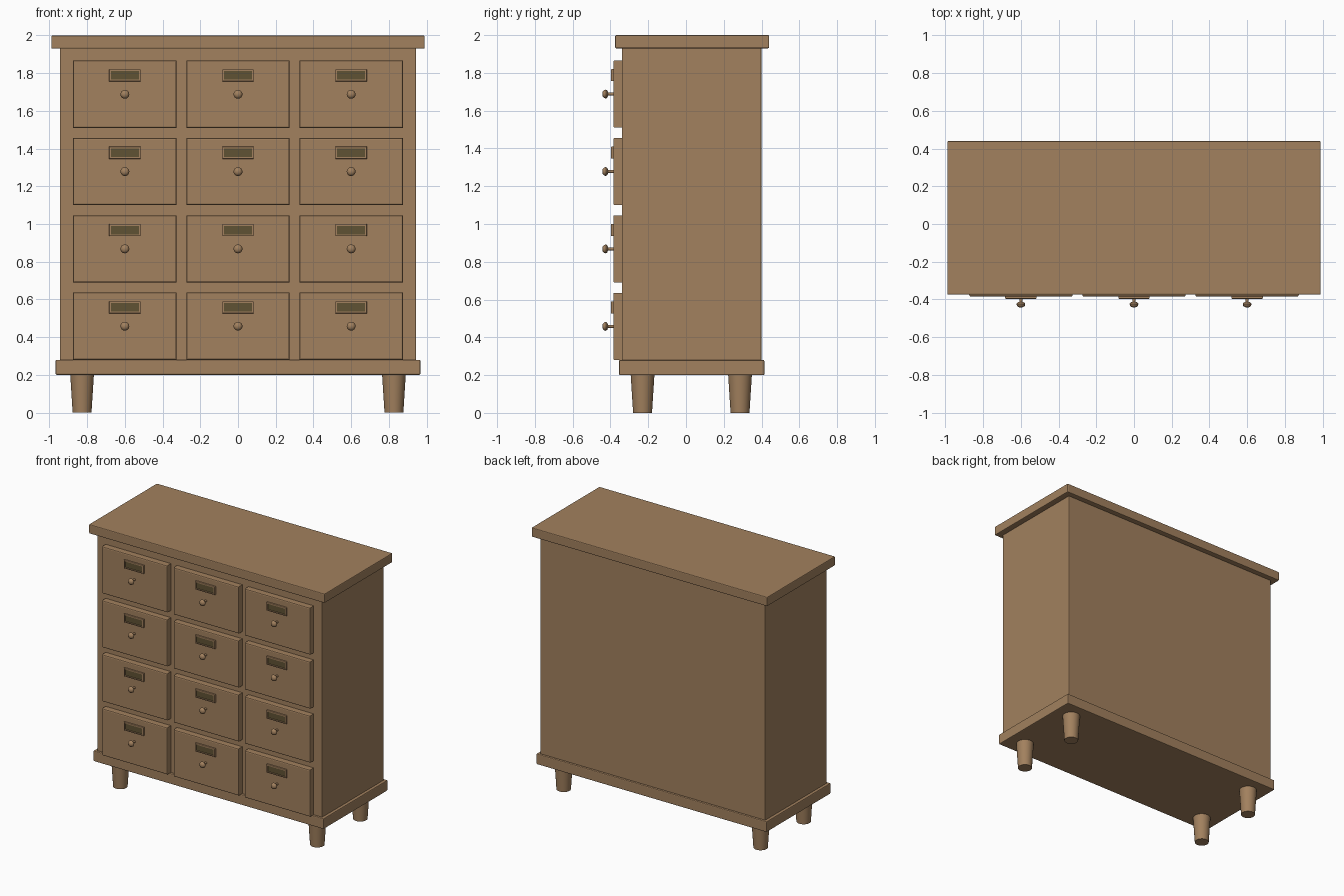
import bpy, bmesh, math
from mathutils import Matrix, Vector

cube = bpy.data.objects.get("Cube")
if cube:
    bpy.data.objects.remove(cube, do_unlink=True)


def material(name, colour):
    m = bpy.data.materials.new(name)
    m.use_nodes = True
    m.diffuse_color = colour
    m.node_tree.nodes["Principled BSDF"].inputs["Base Color"].default_value = colour
    return m


wood = material("warm brown wood", (0.36, 0.218, 0.112, 1))
label = material("dark olive label", (0.115, 0.084, 0.033, 1))


def add(name, mesh, location=(0, 0, 0)):
    obj = bpy.data.objects.new(name, mesh)
    obj.location = location
    bpy.context.collection.objects.link(obj)
    return obj


def finish(name, bm, smooth=False):
    bmesh.ops.recalc_face_normals(bm, faces=bm.faces)
    mesh = bpy.data.meshes.new(name)
    bm.to_mesh(mesh)
    bm.free()
    mesh.materials.append(wood)
    if smooth:
        mesh.shade_smooth()
        mesh.set_sharp_from_angle(angle=math.radians(40))
    return mesh


def box_bm(low, high, bevel, front_only=False):
    low, high = Vector(low), Vector(high)
    bm = bmesh.new()
    bmesh.ops.create_cube(bm, size=1)
    bmesh.ops.scale(bm, vec=high - low, verts=bm.verts)
    bmesh.ops.translate(bm, vec=(low + high) / 2, verts=bm.verts)
    edges = [e for e in bm.edges
             if not front_only or all(v.co.y < low.y + 1e-4 for v in e.verts)]
    bmesh.ops.bevel(bm, geom=edges, offset=bevel, segments=2, profile=0.5,
                    affect='EDGES')
    return bm


# Carcass: top board, body and plinth
add("top_board", finish("top_board", box_bm((-0.99, -0.375, 1.93), (0.99, 0.44, 2), 0.006)))
add("body", finish("body", box_bm((-0.945, -0.34, 0.275), (0.945, 0.4, 1.935), 0.006)))
add("plinth", finish("plinth", box_bm((-0.967, -0.355, 0.2), (0.967, 0.415, 0.28), 0.006)))

# Tapered legs
bm = bmesh.new()
bmesh.ops.create_cone(bm, cap_ends=True, segments=32, radius1=0.05, radius2=0.063,
                      depth=0.205, matrix=Matrix.Translation((0, 0, 0.1025)))
leg = finish("leg", bm, smooth=True)
for side, x in (("right", -0.827), ("left", 0.827)):
    for end, y in (("front", -0.23), ("back", 0.286)):
        add(f"{end}_{side}_leg", leg, (x, y, 0))

# Drawer front
drawer = finish("drawer_front", box_bm((-0.274, -0.385, -0.178), (0.274, -0.33, 0.178),
                                       0.008, front_only=True))

# Turned knob, lathed around the y axis
bm = bmesh.new()
profile = [(0.008, -0.38), (0.008, -0.413), (0.018, -0.416), (0.0235, -0.424),
           (0.021, -0.434), (0.012, -0.441), (0, -0.443)]
verts = [bm.verts.new((r, y, 0)) for r, y in profile]
edges = [bm.edges.new(pair) for pair in zip(verts, verts[1:])]
bmesh.ops.spin(bm, geom=verts + edges, axis=(0, 1, 0), cent=(0, 0, 0),
               angle=math.tau, steps=24, use_merge=True)
bmesh.ops.remove_doubles(bm, verts=bm.verts, dist=1e-5)
knob = finish("knob", bm, smooth=True)

# Label holder: raised frame with a recessed dark label
bm = box_bm((-0.083, -0.397, -0.032), (0.083, -0.38, 0.032), 0.004, front_only=True)
front = min(bm.faces, key=lambda f: f.calc_center_median().y)
bmesh.ops.inset_region(bm, faces=[front], thickness=0.0075)
pocket = bmesh.ops.extrude_discrete_faces(bm, faces=[front])["faces"][0]
bmesh.ops.translate(bm, vec=(0, 0.007, 0), verts=pocket.verts)
pocket.material_index = 1
holder = finish("label_holder", bm)
holder.materials.append(label)

# Grid of drawers
for row in range(4):
    for col in range(3):
        x, z = (col - 1) * 0.6, 0.458 + row * 0.41
        tag = f"row{row + 1}_column{col + 1}"
        add(f"drawer_front_{tag}", drawer, (x, 0, z))
        add(f"knob_{tag}", knob, (x, 0, z))
        add(f"label_holder_{tag}", holder, (x, 0, z + 0.1))
